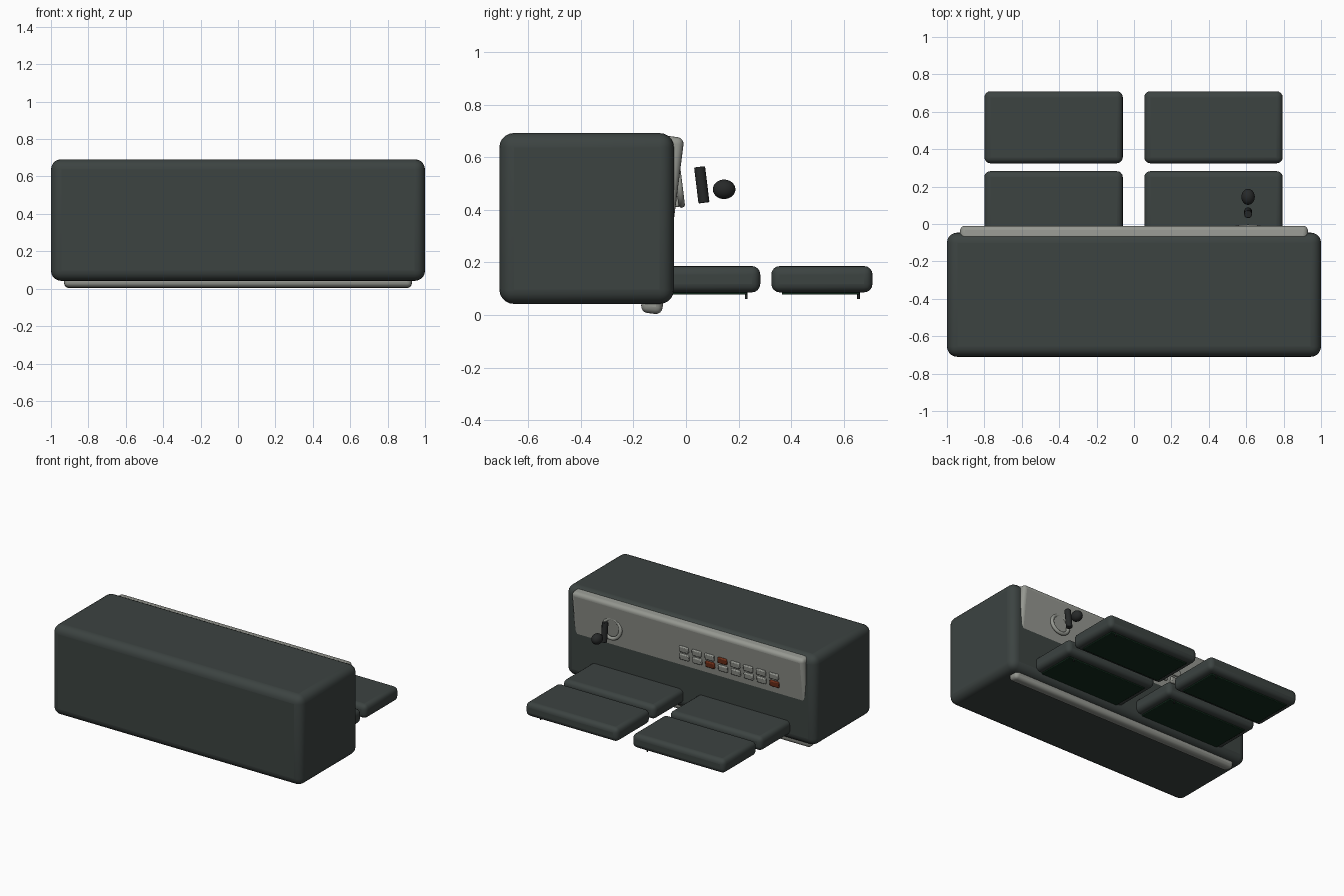
import bpy, math
from mathutils import Vector, Matrix

if "Cube" in bpy.data.objects:
    bpy.data.objects.remove(bpy.data.objects["Cube"])


def mat(name, col):
    m = bpy.data.materials.new(name)
    m.diffuse_color = (*col, 1)
    m.use_nodes = True
    m.node_tree.nodes["Principled BSDF"].inputs["Base Color"].default_value = m.diffuse_color
    return m


DARK = mat("dark_casing", (0.045, 0.056, 0.053))
GREY = mat("panel_grey", (0.30, 0.31, 0.28))
BLACK = mat("black_plastic", (0.02, 0.022, 0.022))
GLASS = mat("screen_glass", (0.006, 0.025, 0.012))
RED = mat("button_red", (0.17, 0.03, 0.01))


def finish(ob, name, m, bevel=0, segments=4):
    ob.name = name
    ob.data.materials.append(m)
    if bevel:
        b = ob.modifiers.new("bevel", "BEVEL")
        b.width, b.segments = bevel, segments
    bpy.ops.object.shade_smooth_by_angle(angle=math.radians(40))
    return ob


def box(name, centre, size, m, bevel=0, tilt=0.0, segments=4):
    bpy.ops.mesh.primitive_cube_add(size=1, location=centre)
    ob = bpy.context.object
    ob.data.transform(Matrix.Diagonal((*size, 1)))
    ob.rotation_euler.x = tilt
    return finish(ob, name, m, bevel, segments)


# Main casing
box("casing", (0, -0.378, 0.367), (2, 0.664, 0.65), DARK, 0.055, segments=5)

# Control panel leaning through the casing, its foot showing underneath
TILT = -math.radians(7.3)
PANEL = Vector((0, -0.09, 0.342))
box("control_panel", PANEL, (1.86, 0.082, 0.678), GREY, 0.026, TILT)


def panel_y(z):
    return PANEL.y + 0.042 + (z - PANEL.z) * math.tan(-TILT)


# Two rows of push buttons
lit = {(1, 2), (0, 3), (1, 7)}
for row, z in enumerate((0.49, 0.432)):
    for col in range(8):
        box(f"button_{row}_{col}", (0.035 - col * 0.103, panel_y(z), z),
            (0.072, 0.026, 0.043), RED if (row, col) in lit else GREY, 0.006, TILT, 2)

# Dial ring, handle and knob
bpy.ops.mesh.primitive_torus_add(location=(0.61, -0.025, 0.488), major_radius=0.068, minor_radius=0.013,
                                 major_segments=32, minor_segments=10,
                                 rotation=(math.radians(97), 0, 0))
finish(bpy.context.object, "dial_ring", GREY)
bpy.ops.mesh.primitive_cylinder_add(vertices=24, radius=0.021, depth=0.138, location=(0.61, 0.06, 0.495),
                                    rotation=(math.radians(7), 0, 0))
finish(bpy.context.object, "dial_handle", BLACK, 0.004, 2)
bpy.ops.mesh.primitive_uv_sphere_add(segments=24, ring_count=16, radius=1, location=(0.61, 0.145, 0.478))
knob = bpy.context.object
knob.data.transform(Matrix.Diagonal((0.036, 0.043, 0.037, 1)))
finish(knob, "dial_knob", BLACK)

# Four flat monitors, screens facing down, each with a small indicator
for i, x in enumerate((-0.43, 0.425)):
    for j, y in enumerate((0.09, 0.517)):
        tag = f"{i}_{j}"
        box("monitor_" + tag, (x, y, 0.136), (0.74, 0.385, 0.1), DARK, 0.032)
        box("screen_" + tag, (x, y - 0.005, 0.084), (0.64, 0.295, 0.014), GLASS, 0.004, segments=2)
        bpy.ops.mesh.primitive_cylinder_add(vertices=12, radius=0.005, depth=0.032,
                                            location=(x + 0.28, y + 0.139, 0.077))
        finish(bpy.context.object, "indicator_" + tag, BLACK)
